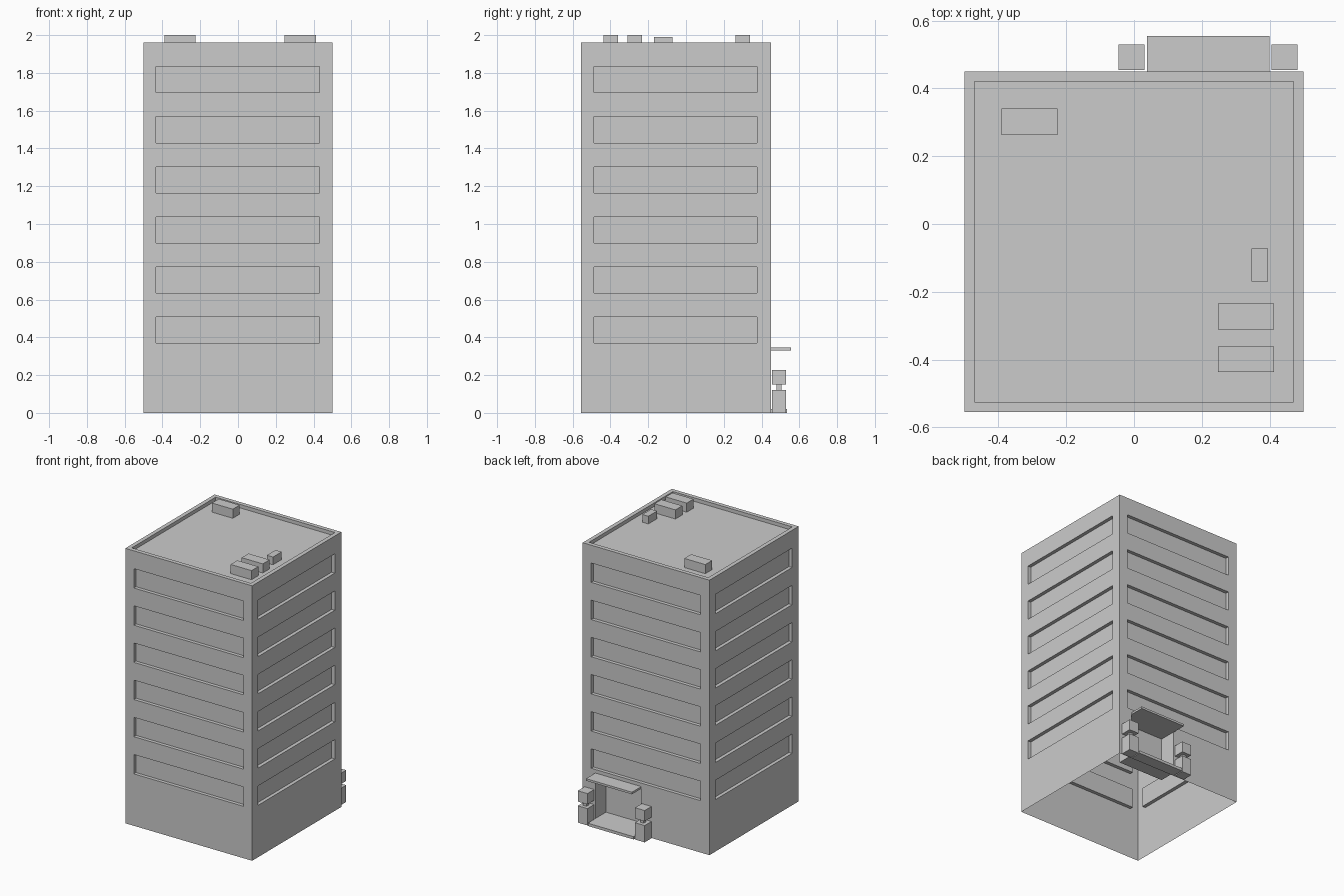
import bpy, bmesh
from mathutils import Vector

if "Cube" in bpy.data.objects:
    bpy.data.objects.remove(bpy.data.objects["Cube"])

X0, X1, Y0, Y1, TOP = -0.5, 0.5, -0.555, 0.45, 1.96
ROOF = 1.935


def to_object(name, bm):
    mesh = bpy.data.meshes.new(name)
    bm.to_mesh(mesh)
    bm.free()
    obj = bpy.data.objects.new(name, mesh)
    bpy.context.collection.objects.link(obj)
    return obj


def box(name, x0, x1, y0, y1, z0, z1):
    bm = bmesh.new()
    bmesh.ops.create_cube(bm, size=1)
    for v in bm.verts:
        v.co = Vector(((x0 + x1) / 2 + v.co.x * (x1 - x0),
                       (y0 + y1) / 2 + v.co.y * (y1 - y0),
                       (z0 + z1) / 2 + v.co.z * (z1 - z0)))
    return to_object(name, bm)


def recess(bm, face, depth, border=0.0):
    bm.normal_update()
    if border:
        bmesh.ops.inset_individual(bm, faces=[face], thickness=border)
        bm.normal_update()
    bmesh.ops.inset_individual(bm, faces=[face], thickness=0, depth=-depth)


def wall(bm, a, b, openings):
    """Wall from a to b; openings are (z0, z1, t0, t1, depth), bottom to top."""
    a, b = Vector(a), Vector(b)
    length = (b - a).length
    d = (b - a) / length

    def quad(t0, t1, z0, z1):
        pts = [(t0, z0), (t1, z0), (t1, z1), (t0, z1)]
        return bm.faces.new([bm.verts.new((*(a + d * t), z)) for t, z in pts])

    z = 0.0
    for z0, z1, t0, t1, depth in openings:
        quad(0, length, z, z0)
        quad(0, t0, z0, z1)
        quad(t1, length, z0, z1)
        recess(bm, quad(t0, t1, z0, z1), depth)
        z = z1
    quad(0, length, z, TOP)


# Hollow tower, open underneath, with recessed window bands on every side
corners = [(X0, Y0), (X1, Y0), (X1, Y1), (X0, Y1)]
windows = [(0.37 + 0.265 * i, 0.508 + 0.265 * i, 0.067, 0.931, 0.025)
           for i in range(6)]
doorway = [(0.02, 0.33, 0.1, 0.46, 0.12)]
bm = bmesh.new()
for i in range(4):
    wall(bm, corners[i], corners[(i + 1) % 4],
         (doorway if i == 2 else []) + windows)

# Sunken roof behind a parapet
roof = bm.faces.new([bm.verts.new((*c, TOP)) for c in corners])
recess(bm, roof, TOP - ROOF, 0.042)
bmesh.ops.remove_doubles(bm, verts=bm.verts[:], dist=1e-5)
to_object("tower", bm)

# Rooftop units
for i, (x0, x1, y0, y1, top) in enumerate([
        (-0.39, -0.225, 0.263, 0.34, 2.0),
        (0.247, 0.413, -0.311, -0.234, 2.0),
        (0.247, 0.413, -0.437, -0.361, 2.0),
        (0.347, 0.395, -0.17, -0.072, 1.99)]):
    box(f"roof_unit_{i + 1}", x0, x1, y0, y1, ROOF, top)

# Entrance canopy and step
box("canopy", 0.038, 0.4, Y1, 0.555, 0.33, 0.345)
box("step", 0.038, 0.4, Y1, 0.535, 0, 0.02)

# Entrance posts: block, neck, block
for side, cx in (("left", -0.007), ("right", 0.444)):
    cy = 0.492
    for part, r, z0, z1 in (("base", 0.038, 0, 0.12),
                            ("neck", 0.013, 0.12, 0.15),
                            ("cap", 0.038, 0.15, 0.227)):
        box(f"post_{part}_{side}", cx - r, cx + r, cy - r, cy + r, z0, z1)
